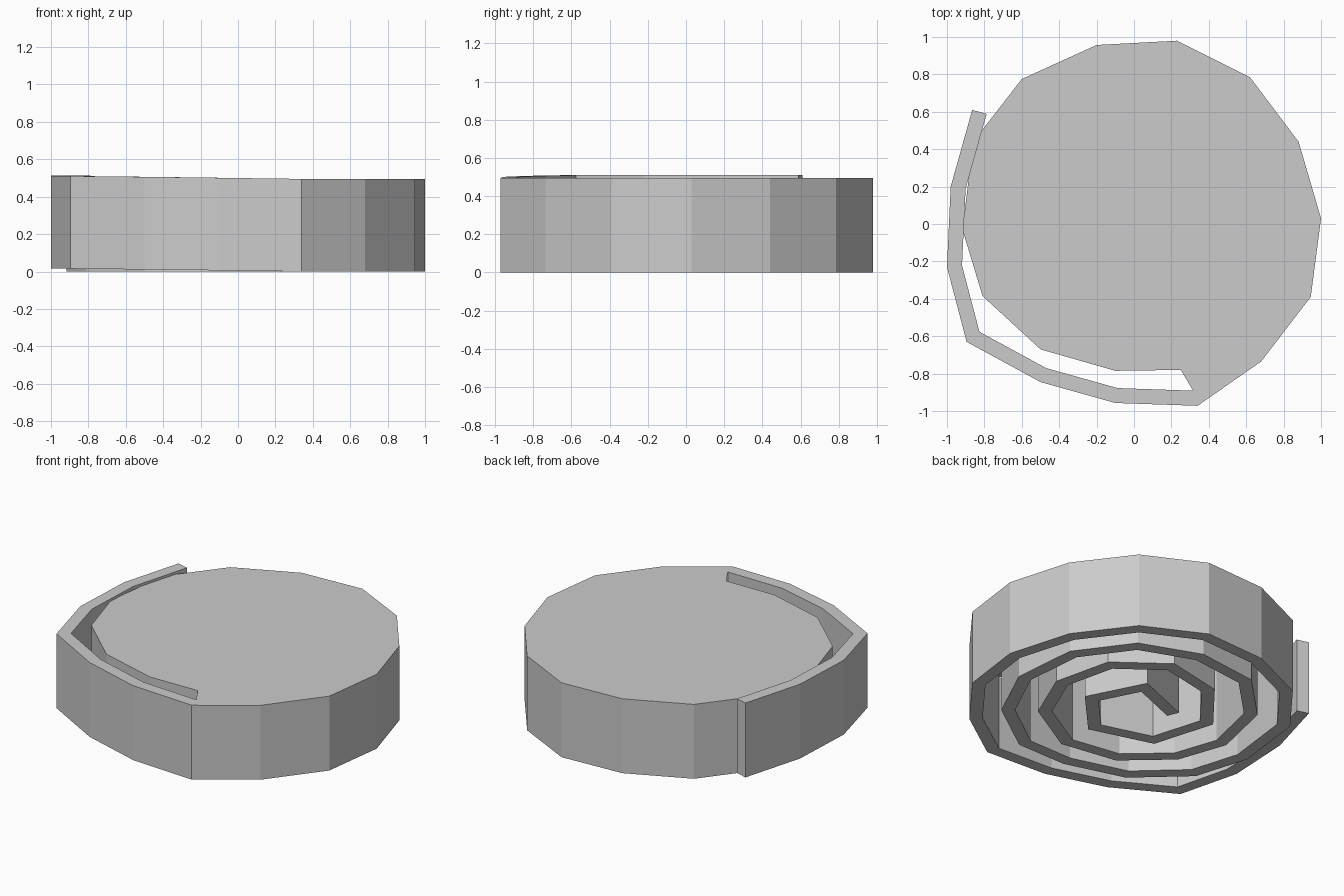
import bpy, bmesh
from mathutils import Vector

if "Cube" in bpy.data.objects:
    bpy.data.objects.remove(bpy.data.objects["Cube"])

WALL = 0.08
TOP = 0.495

# Outer edge of the coiled strip, from its loose end in to the centre
PATH = [
    (-.865, .61), (-.98, .2), (-1, -.23), (-.895, -.63), (-.5, -.845), (-.1, -.957),
    (.34, -.972), (.68, -.735), (.945, -.39), (1, .03), (.88, .44), (.62, .785),
    (.23, .98), (-.2, .957), (-.6, .775), (-.86, .44), (-.917, -.03), (-.81, -.385),
    (-.5, -.67), (-.1, -.785), (.25, -.78),
    (.6, -.53), (.78, -.15), (.74, .28), (.49, .62), (.1, .77), (-.32, .72),
    (-.62, .42), (-.71, .02), (-.6, -.3), (-.32, -.55), (.06, -.61),
    (.42, -.4), (.57, -.05), (.48, .33), (.16, .57), (-.226, .489), (-.489, .16),
    (-.367, -.248), (.05, -.37), (.32, -.08), (.134, .285), (-.24, .135)]
LIFT = [.017, .017, .017, .015, .011, .006]   # loose end rises slightly


def inset(points, width):
    """Mitred offset to the inner side of the path."""
    pts = [Vector(p) for p in points]
    result = []
    for i, p in enumerate(pts):
        normals = []
        for a, b in ((i - 1, i), (i, i + 1)):
            if a >= 0 and b < len(pts):
                d = (pts[b] - pts[a]).normalized()
                normals.append(Vector((-d.y, d.x)))
        m = sum(normals, Vector((0, 0))).normalized()
        result.append(p + m * width / m.dot(normals[0]))
    return result


def make_object(name, bm):
    mesh = bpy.data.meshes.new(name)
    bm.to_mesh(mesh)
    bm.free()
    obj = bpy.data.objects.new(name, mesh)
    bpy.context.collection.objects.link(obj)
    return obj


inner = inset(PATH, WALL)

# Coiled wall: rectangular section swept along the path
bm = bmesh.new()
sections = []
for i, (o, n) in enumerate(zip(PATH, inner)):
    dz = LIFT[i] if i < len(LIFT) else 0
    sections.append([bm.verts.new((q[0], q[1], z + dz))
                     for q, z in ((o, 0), (o, TOP), (n, TOP), (n, 0))])
for a, b in zip(sections, sections[1:]):
    for k in range(4):
        j = (k + 1) % 4
        bm.faces.new((a[k], a[j], b[j], b[k]))
bm.faces.new(sections[0])
bm.faces.new(sections[-1][::-1])
bmesh.ops.recalc_face_normals(bm, faces=bm.faces)
make_object("coiled_wall", bm)

# Flat lid closing the top of the coil, inside the loose outer turn
bm = bmesh.new()
outline = PATH[6:21] + [tuple(inner[6])]
bm.faces.new([bm.verts.new((x, y, TOP)) for x, y in outline])
bm.normal_update()
bmesh.ops.triangulate(bm, faces=bm.faces[:])
make_object("top_lid", bm)
